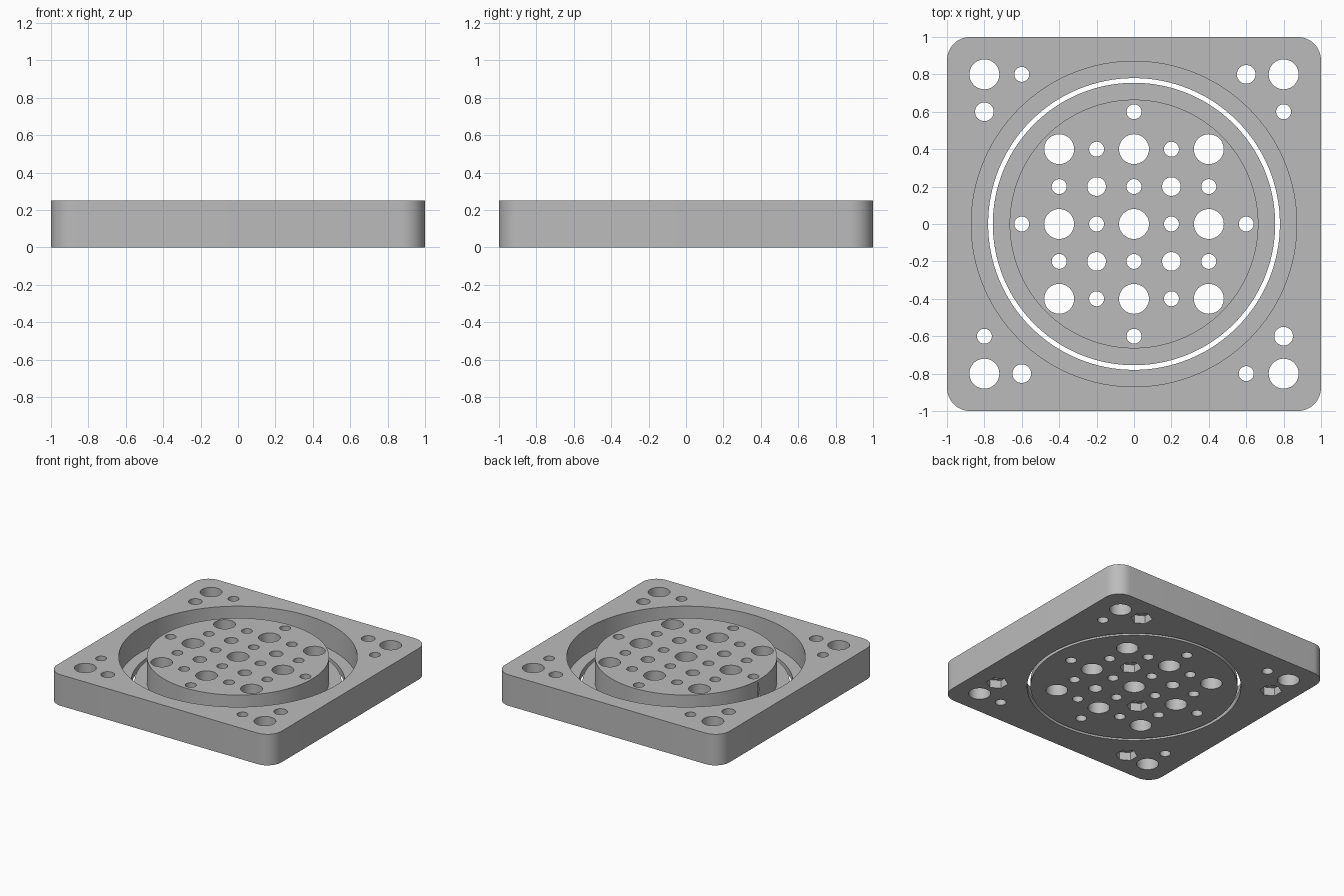
import bpy, bmesh, math

if "Cube" in bpy.data.objects:
    bpy.data.objects.remove(bpy.data.objects["Cube"], do_unlink=True)

HEIGHT, FLOOR, CORNER, PITCH = 0.25, 0.05, 0.125, 0.2
BIG, MEDIUM, SMALL, NUT = 0.08, 0.05, 0.04, 0.08
NUT_DEPTH = 0.065

grey = bpy.data.materials.new("light_grey")
grey.use_nodes = True
colour = (0.5, 0.5, 0.5, 1)
grey.diffuse_color = colour
grey.node_tree.nodes["Principled BSDF"].inputs["Base Color"].default_value = colour


def add_prism(bm, outline, z0, z1):
    """Closed prism from a counter-clockwise outline."""
    low = [bm.verts.new((x, y, z0)) for x, y in outline]
    high = [bm.verts.new((x, y, z1)) for x, y in outline]
    bm.faces.new(low[::-1])
    bm.faces.new(high)
    n = len(outline)
    for i in range(n):
        j = (i + 1) % n
        bm.faces.new((low[i], low[j], high[j], high[i]))


def circle(x, y, r, n=40, start=0.0):
    return [(x + r * math.cos(start + math.tau * i / n),
             y + r * math.sin(start + math.tau * i / n)) for i in range(n)]


def rounded_square(half, r, steps=12):
    points = []
    for q, (sx, sy) in enumerate([(1, 1), (-1, 1), (-1, -1), (1, -1)]):
        for i in range(steps + 1):
            a = math.pi / 2 * (q + i / steps)
            points.append((sx * (half - r) + r * math.cos(a),
                           sy * (half - r) + r * math.sin(a)))
    return points


def make(name, prisms):
    bm = bmesh.new()
    for prism in prisms:
        add_prism(bm, *prism)
    mesh = bpy.data.meshes.new(name)
    bm.to_mesh(mesh)
    bm.free()
    mesh.materials.append(grey)
    obj = bpy.data.objects.new(name, mesh)
    bpy.context.collection.objects.link(obj)
    return obj


def cut(obj, prisms):
    """Subtract a set of separate prisms."""
    cutter = make("cutter", prisms)
    cutter.hide_render = True
    mod = obj.modifiers.new("cut", "BOOLEAN")
    mod.operation, mod.solver, mod.object = "DIFFERENCE", "EXACT", cutter
    bpy.context.view_layer.objects.active = obj
    bpy.ops.object.modifier_apply(modifier=mod.name)
    bpy.data.objects.remove(cutter, do_unlink=True)


def drill(obj, holes, nuts):
    cut(obj, [(circle(x, y, r), -1, 1) for x, y, r in holes])
    cut(obj, [(circle(x, y, NUT, 6, math.pi / 6), -1, NUT_DEPTH) for x, y in nuts])


def finish(obj):
    bpy.ops.object.select_all(action="DESELECT")
    obj.select_set(True)
    bpy.context.view_layer.objects.active = obj
    bpy.ops.object.shade_smooth_by_angle(angle=math.radians(30))


# Square outer frame with a round pocket and a thin inward lip
frame = make("outer_frame", [(rounded_square(1, CORNER), 0, HEIGHT)])
cut(frame, [(circle(0, 0, 0.87, 128), FLOOR, 1)])
cut(frame, [(circle(0, 0, 0.78, 128), -1, 1)])

# Corner holes, repeated by quarter turns
holes, nuts = [], []
for q in range(4):
    c, s = [(1, 0), (0, 1), (-1, 0), (0, -1)][q]
    for x, y, r in [(0.8, 0.8, BIG), (0.6, 0.8, MEDIUM), (0.8, 0.6, SMALL)]:
        px, py = c * x - s * y, s * x + c * y
        holes.append((px, py, r))
        if r == MEDIUM:
            nuts.append((px, py))
drill(frame, holes, nuts)
finish(frame)

# Round centre table with a thin outward flange
table = make("centre_table", [(circle(0, 0, 0.755, 128), 0, HEIGHT)])
ring = make("flange_cutter", [(circle(0, 0, 1, 128), FLOOR, 1)])
cut(ring, [(circle(0, 0, 0.665, 128), -1, 2)])
ring.hide_render = True
mod = table.modifiers.new("step", "BOOLEAN")
mod.operation, mod.solver, mod.object = "DIFFERENCE", "EXACT", ring
bpy.context.view_layer.objects.active = table
bpy.ops.object.modifier_apply(modifier=mod.name)
bpy.data.objects.remove(ring, do_unlink=True)

# Hole grid on the table
holes = []
for i in range(-2, 3):
    for j in range(-2, 3):
        odd = i % 2 + j % 2
        holes.append((i * PITCH, j * PITCH, (BIG, SMALL, MEDIUM)[odd]))
for x, y in [(1, 0), (-1, 0), (0, 1), (0, -1)]:
    holes.append((x * 3 * PITCH, y * 3 * PITCH, SMALL))
drill(table, holes, [(PITCH, PITCH), (-PITCH, -PITCH)])
finish(table)
